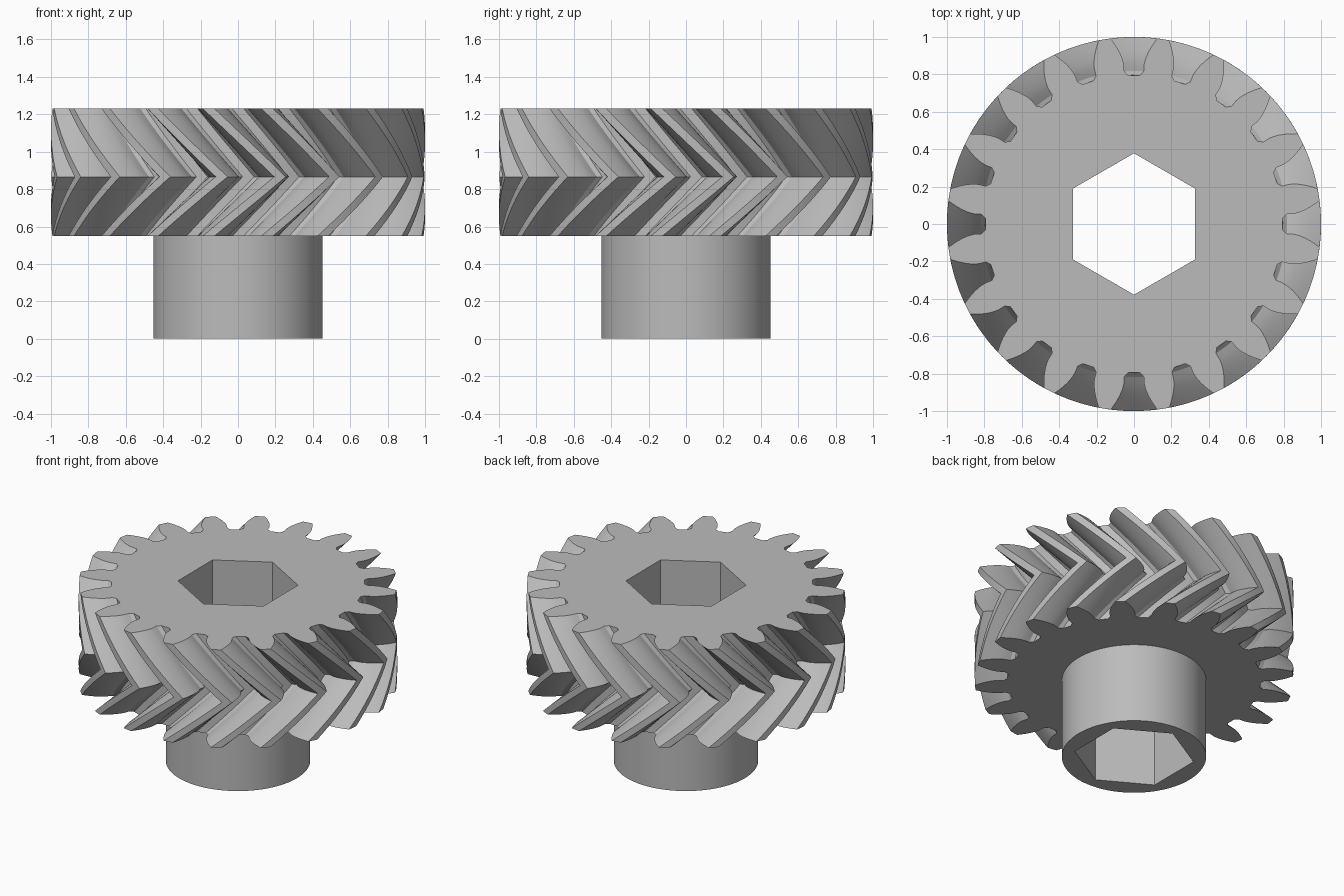
import bpy, bmesh
from math import sin, cos, tan, acos, pi, radians

cube = bpy.data.objects.get("Cube")
if cube:
    bpy.data.objects.remove(cube, do_unlink=True)

TEETH = 20
TIP = 1.0
MODULE = 2 * TIP / (TEETH + 2)
PITCH = TIP - MODULE
BASE = PITCH * cos(radians(20))
ROOT = PITCH - 1.25 * MODULE
BOTTOM, MIDDLE, TOP = 0.55, 0.866, 1.23
TWIST = radians(22)
STEPS = 8


def involute(radius):
    a = acos(min(1, BASE / radius))
    return tan(a) - a


def half_tooth(radius):
    """Half the angle a tooth covers at a radius."""
    return pi / (2 * TEETH) + involute(PITCH) - involute(radius)


def tooth_profile():
    """Right flank from root to tip, then the left flank, repeated all round."""
    flank = [(ROOT, pi / TEETH - radians(2.2)), (0.818, half_tooth(BASE))]
    for i in range(7):
        r = BASE + (TIP - BASE) * i / 6
        flank.append((r, half_tooth(r)))
    tooth = [(r, -a) for r, a in flank] + [(TIP, 0)]
    tooth += [(r, a) for r, a in reversed(flank)]
    return [(r, a + (k + 0.5) * 2 * pi / TEETH)
            for k in range(TEETH) for r, a in tooth]


def ring(bm, profile, z, turn=0):
    return [bm.verts.new((r * cos(a + turn), r * sin(a + turn), z)) for r, a in profile]


def wall(bm, low, high):
    for i in range(len(low)):
        j = (i + 1) % len(low)
        bm.faces.new((low[i], low[j], high[j], high[i]))


def cap(bm, outer, inner):
    """Flat face between an outer loop and an inner loop."""
    edges = []
    for loop in (outer, inner):
        for i, v in enumerate(loop):
            w = loop[(i + 1) % len(loop)]
            edges.append(bm.edges.get((v, w)) or bm.edges.new((v, w)))
    bmesh.ops.triangle_fill(bm, edges=edges, use_beauty=True)


bm = bmesh.new()

# Herringbone teeth: twist one way up to the middle, then back
teeth = tooth_profile()
layers = []
for i in range(2 * STEPS + 1):
    t = i / STEPS
    z = BOTTOM + (MIDDLE - BOTTOM) * t if t <= 1 else MIDDLE + (TOP - MIDDLE) * (t - 1)
    layers.append(ring(bm, teeth, z, TWIST * (1 - abs(t - 1))))
for low, high in zip(layers, layers[1:]):
    wall(bm, low, high)

# Round hub below the wheel
circle = [(0.453, 2 * pi * i / 96) for i in range(96)]
hub_low, hub_high = ring(bm, circle, 0), ring(bm, circle, BOTTOM)
wall(bm, hub_low, hub_high)

# Hexagonal bore right through
hexagon = [(0.378, pi / 2 + pi * i / 3) for i in range(6)]
bore_low, bore_high = ring(bm, hexagon, 0), ring(bm, hexagon, TOP)
wall(bm, bore_low, bore_high)

# Flat faces
cap(bm, layers[-1], bore_high)
cap(bm, layers[0], hub_high)
cap(bm, hub_low, bore_low)
bmesh.ops.recalc_face_normals(bm, faces=bm.faces)

mesh = bpy.data.meshes.new("herringbone_gear")
bm.to_mesh(mesh)
bm.free()
gear = bpy.data.objects.new("herringbone_gear", mesh)
bpy.context.collection.objects.link(gear)

grey = bpy.data.materials.new("plain_grey")
grey.use_nodes = True
colour = (0.5, 0.5, 0.5, 1)
grey.diffuse_color = colour
grey.node_tree.nodes["Principled BSDF"].inputs["Base Color"].default_value = colour
mesh.materials.append(grey)

bpy.ops.object.select_all(action="DESELECT")
gear.select_set(True)
bpy.context.view_layer.objects.active = gear
bpy.ops.object.shade_smooth_by_angle(angle=radians(25))
